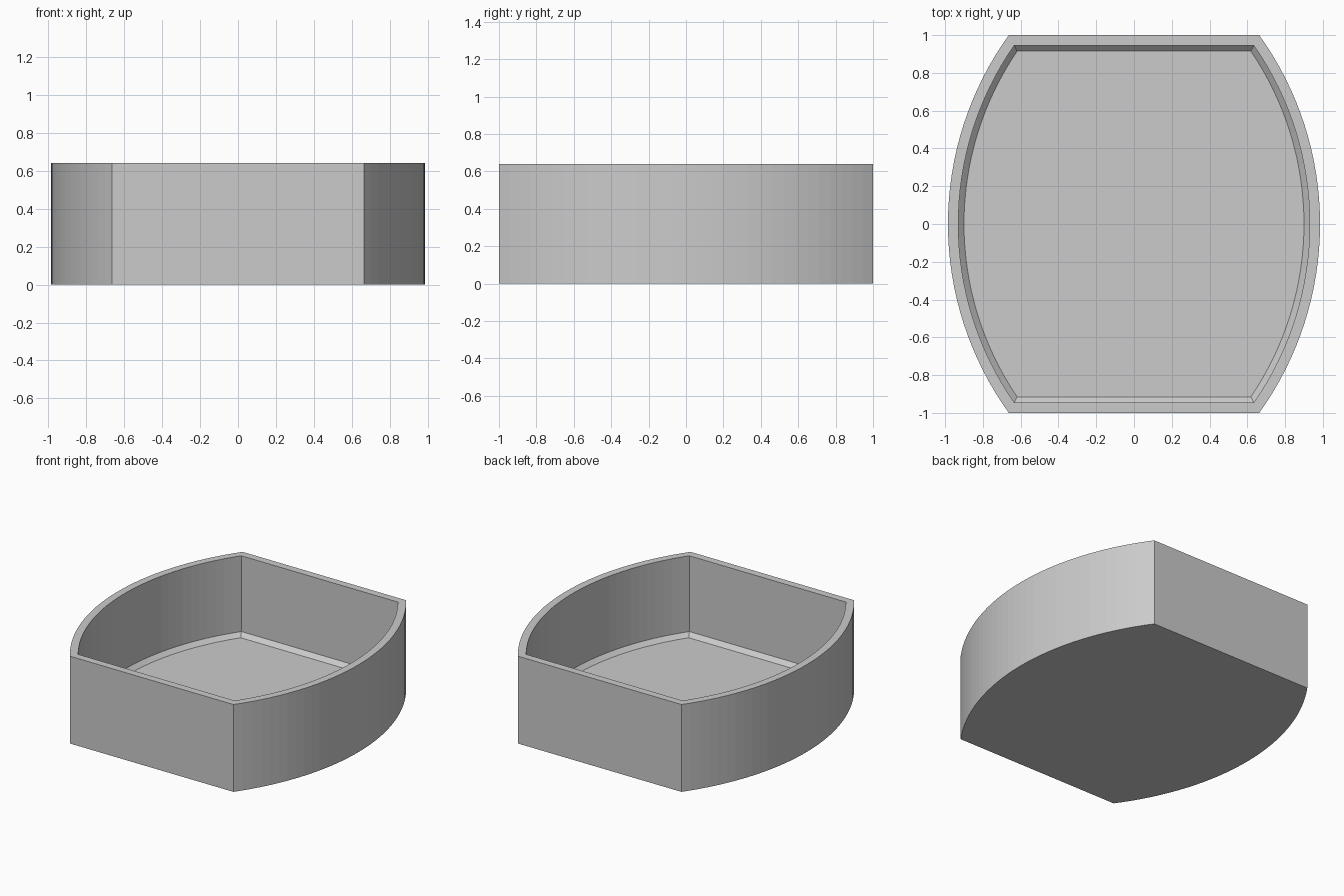
import bpy, bmesh, math

if "Cube" in bpy.data.objects:
    bpy.data.objects.remove(bpy.data.objects["Cube"])

HALF_Y, HALF_X, CORNER_X, HEIGHT = 1.0, 0.985, 0.663, 0.64
WALL, BEVEL, SEGMENTS = 0.055, 0.03, 32

# Side arcs share one centre per side, so insets stay parallel
SAG = HALF_X - CORNER_X
RADIUS = (HALF_Y ** 2 + SAG ** 2) / (2 * SAG)
CENTRE = HALF_X - RADIUS


def outline(inset):
    """Barrel-shaped plan: two bowed sides and two straight ends."""
    r = RADIUS - inset
    a = math.asin((HALF_Y - inset) / r)
    side = []
    for i in range(SEGMENTS + 1):
        t = -a + 2 * a * i / SEGMENTS
        side.append((CENTRE + r * math.cos(t), r * math.sin(t)))
    return side + [(-x, -y) for x, y in side]


bm = bmesh.new()


def ring(inset, z):
    return [bm.verts.new((x, y, z)) for x, y in outline(inset)]


# Outer wall, rim, inner wall, sloped fillet, floor
rings = [ring(0, 0), ring(0, HEIGHT), ring(WALL, HEIGHT),
         ring(WALL, WALL + BEVEL), ring(WALL + BEVEL, WALL)]
for low, high in zip(rings, rings[1:]):
    n = len(low)
    for i in range(n):
        j = (i + 1) % n
        bm.faces.new((low[i], low[j], high[j], high[i]))
bm.faces.new(rings[-1])
bm.faces.new(rings[0][::-1])
bmesh.ops.recalc_face_normals(bm, faces=bm.faces[:])

mesh = bpy.data.meshes.new("open_tray")
bm.to_mesh(mesh)
bm.free()
tray = bpy.data.objects.new("open_tray", mesh)
bpy.context.collection.objects.link(tray)

grey = bpy.data.materials.new("light grey")
grey.diffuse_color = (0.6, 0.6, 0.6, 1)
grey.use_nodes = True
grey.node_tree.nodes["Principled BSDF"].inputs["Base Color"].default_value = grey.diffuse_color
mesh.materials.append(grey)
